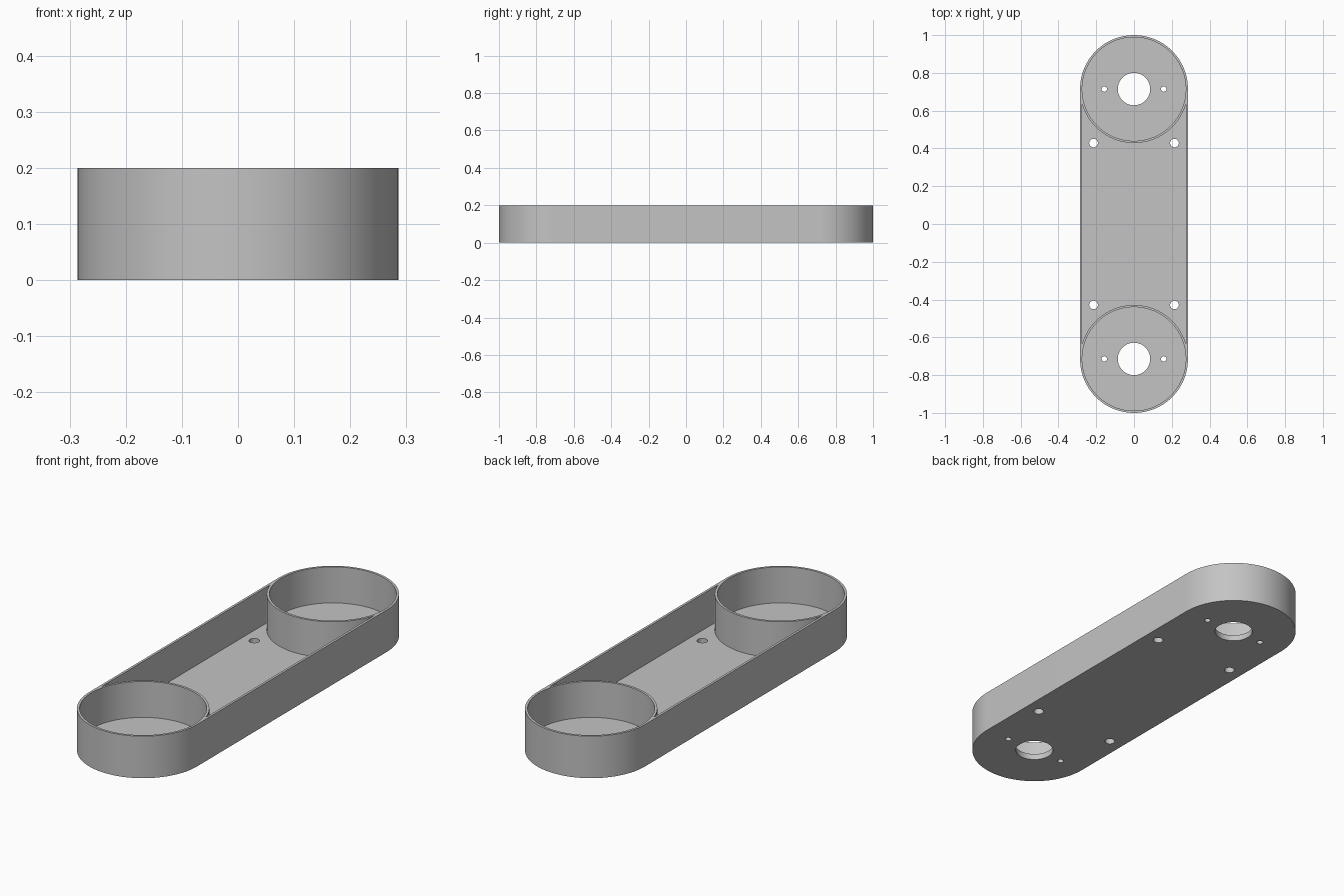
import bpy, bmesh
from math import pi, cos, sin, acos

if "Cube" in bpy.data.objects:
    bpy.data.objects.remove(bpy.data.objects["Cube"])

UNIT = 1 / 35                 # one millimetre of the part
R, CY, H = 10 * UNIT, 25 * UNIT, 7 * UNIT
WALL, FLOOR = 0.4 * UNIT, UNIT
INNER = R - WALL

grey = bpy.data.materials.new("plain_grey")
grey.use_nodes = True
colour = (0.55, 0.55, 0.55, 1)
grey.diffuse_color = colour
grey.node_tree.nodes["Principled BSDF"].inputs["Base Color"].default_value = colour


def arc(cx, cy, r, start, end, n):
    return [(cx + r * cos(start + (end - start) * i / n),
             cy + r * sin(start + (end - start) * i / n)) for i in range(n + 1)]


def circle(cx, cy, r, n):
    return arc(cx, cy, r, 0, 2 * pi, n)[:-1]


def prisms(name, profiles, z0, z1):
    """Extrude counter-clockwise outlines from z0 to z1 into one object."""
    bm = bmesh.new()
    for outline in profiles:
        low = [bm.verts.new((x, y, z0)) for x, y in outline]
        high = [bm.verts.new((x, y, z1)) for x, y in outline]
        bm.faces.new(low[::-1])
        bm.faces.new(high)
        for i in range(len(low)):
            j = (i + 1) % len(low)
            bm.faces.new((low[i], low[j], high[j], high[i]))
    mesh = bpy.data.meshes.new(name)
    bm.to_mesh(mesh)
    bm.free()
    mesh.materials.append(grey)
    obj = bpy.data.objects.new(name, mesh)
    bpy.context.collection.objects.link(obj)
    return obj


# Outer body: a straight slot shape with round ends
outline = arc(0, CY, R, 0, pi, 64) + arc(0, -CY, R, pi, 2 * pi, 64)
body = prisms("link_housing", [outline], 0, H)

# Round wells at the ends and the pocket between their curved walls
a = acos(INNER / R)
pocket = arc(0, -CY, R, pi - a, a, 56) + arc(0, CY, R, -a, a - pi, 56)
wells = [circle(0, s * CY, INNER, 128) for s in (-1, 1)]
recesses = prisms("recess_cutter", wells + [pocket], FLOOR, H + 0.1)

# Shaft holes, small screw holes beside them and floor mounting holes
holes = []
for sy in (-1, 1):
    holes.append(circle(0, sy * CY, 3 * UNIT, 64))
    for sx in (-1, 1):
        holes.append(circle(sx * 5.5 * UNIT, sy * CY, 0.5 * UNIT, 24))
        holes.append(circle(sx * 7.5 * UNIT, sy * 15 * UNIT, 0.8 * UNIT, 32))
bores = prisms("hole_cutter", holes, -0.1, FLOOR + 0.05)

# Cut the body, then drop the cutters
bpy.ops.object.select_all(action="DESELECT")
body.select_set(True)
bpy.context.view_layer.objects.active = body
for cutter in (recesses, bores):
    cutter.hide_render = True
    mod = body.modifiers.new(cutter.name, "BOOLEAN")
    mod.operation = "DIFFERENCE"
    mod.solver = "EXACT"
    mod.object = cutter
    bpy.ops.object.modifier_apply(modifier=mod.name)
    bpy.data.objects.remove(cutter)

bpy.ops.object.shade_smooth_by_angle(angle=pi / 6)
